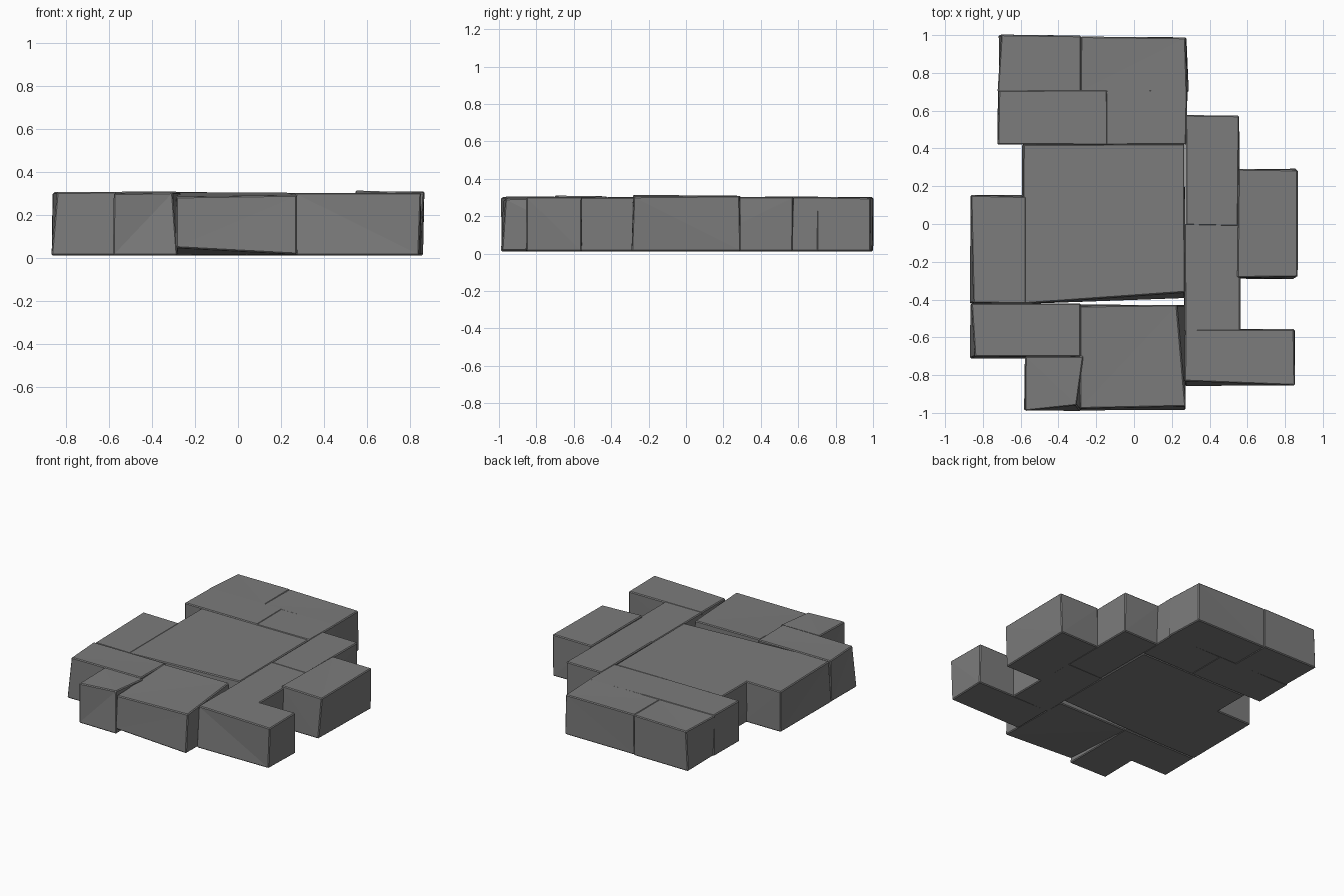
import bpy
import bmesh
import random
from mathutils import Vector

random.seed(4)

cube = bpy.data.objects.get("Cube")
if cube:
    bpy.data.objects.remove(cube, do_unlink=True)

stone = bpy.data.materials.new("grey stone")
stone.use_nodes = True
grey = (0.2, 0.2, 0.2, 1)
stone.diffuse_color = grey
stone.node_tree.nodes["Principled BSDF"].inputs["Base Color"].default_value = grey

BOTTOM, TOP = 0.012, 0.303


def slab(name, x0, x1, y0, y1, top=TOP, bottom=BOTTOM, **corners):
    """Rough-cut box; corners are moved by name: l/r, f/b, t/u (top/under)."""
    bm = bmesh.new()
    bmesh.ops.create_cube(bm, size=1)
    for v in bm.verts:
        right, back, high = (c > 0 for c in v.co)
        key = ("r" if right else "l") + ("b" if back else "f") + ("t" if high else "u")
        v.co = Vector((x1 if right else x0, y1 if back else y0, top if high else bottom))
        v.co += Vector(corners.get(key, (0, 0, 0)))
        # slight hand-hewn unevenness
        v.co += Vector((random.uniform(-1, 1), random.uniform(-1, 1), 0)) * 0.004
    bmesh.ops.triangulate(bm, faces=bm.faces[:])
    # narrow worn edges
    hard = [e for e in bm.edges if e.calc_face_angle(0) > 0.6]
    bmesh.ops.bevel(bm, geom=hard, offset=0.006, segments=1, affect='EDGES')
    mesh = bpy.data.meshes.new(name)
    bm.to_mesh(mesh)
    bm.free()
    mesh.materials.append(stone)
    obj = bpy.data.objects.new(name, mesh)
    bpy.context.collection.objects.link(obj)


# Large middle paving stone with a worn front edge
slab("centre_slab", -0.59, 0.27, -0.42, 0.42, top=0.301,
     rft=(0, 0.06, 0), rfu=(0, 0.03, 0))

# Back group
slab("back_left_slab", -0.715, -0.28, 0.70, 1.0, lft=(-0.01, 0, 0), lbt=(0.01, 0, -0.005))
slab("back_right_slab", -0.285, 0.28, 0.70, 0.99, rbt=(-0.01, 0, -0.005), rfu=(0.01, 0, 0))
slab("back_inner_left_slab", -0.72, -0.14, 0.42, 0.71, top=0.306)
slab("back_inner_right_slab", -0.15, 0.28, 0.42, 0.71, top=0.303)

# Left group
slab("right_hand_slab", -0.865, -0.57, -0.42, 0.15, lft=(0.01, 0, 0))
slab("front_corner_slab", -0.865, -0.28, -0.71, -0.42, top=0.306,
     lft=(0.02, 0.01, 0), rft=(0, 0.01, 0.004))

# Front group
slab("front_small_slab", -0.58, -0.28, -0.99, -0.70, top=0.305,
     rft=(-0.02, 0.03, 0), lft=(0.005, 0, -0.005), rbt=(0.01, 0, 0))
slab("front_slab", -0.285, 0.27, -0.985, -0.43, top=0.305,
     lft=(0, 0.01, -0.02), rft=(0, 0.02, -0.012), rbt=(-0.045, 0, 0),
     lfu=(0, 0, 0.035), rfu=(0, 0, 0.005))
slab("front_left_slab", 0.27, 0.85, -0.855, -0.56, lft=(0, 0.02, 0),
     rfu=(-0.01, 0, 0))

# Inner and outer stones on the model's left
slab("inner_left_back_slab", 0.27, 0.555, -0.01, 0.57, lbt=(0, 0.01, 0))
slab("inner_left_front_slab", 0.265, 0.56, -0.565, 0.0, top=0.301)
slab("outer_left_slab", 0.55, 0.865, -0.29, 0.29, top=0.309,
     rft=(0, 0.01, -0.005), rfu=(-0.015, 0, 0), lft=(0, 0.01, 0.005))
